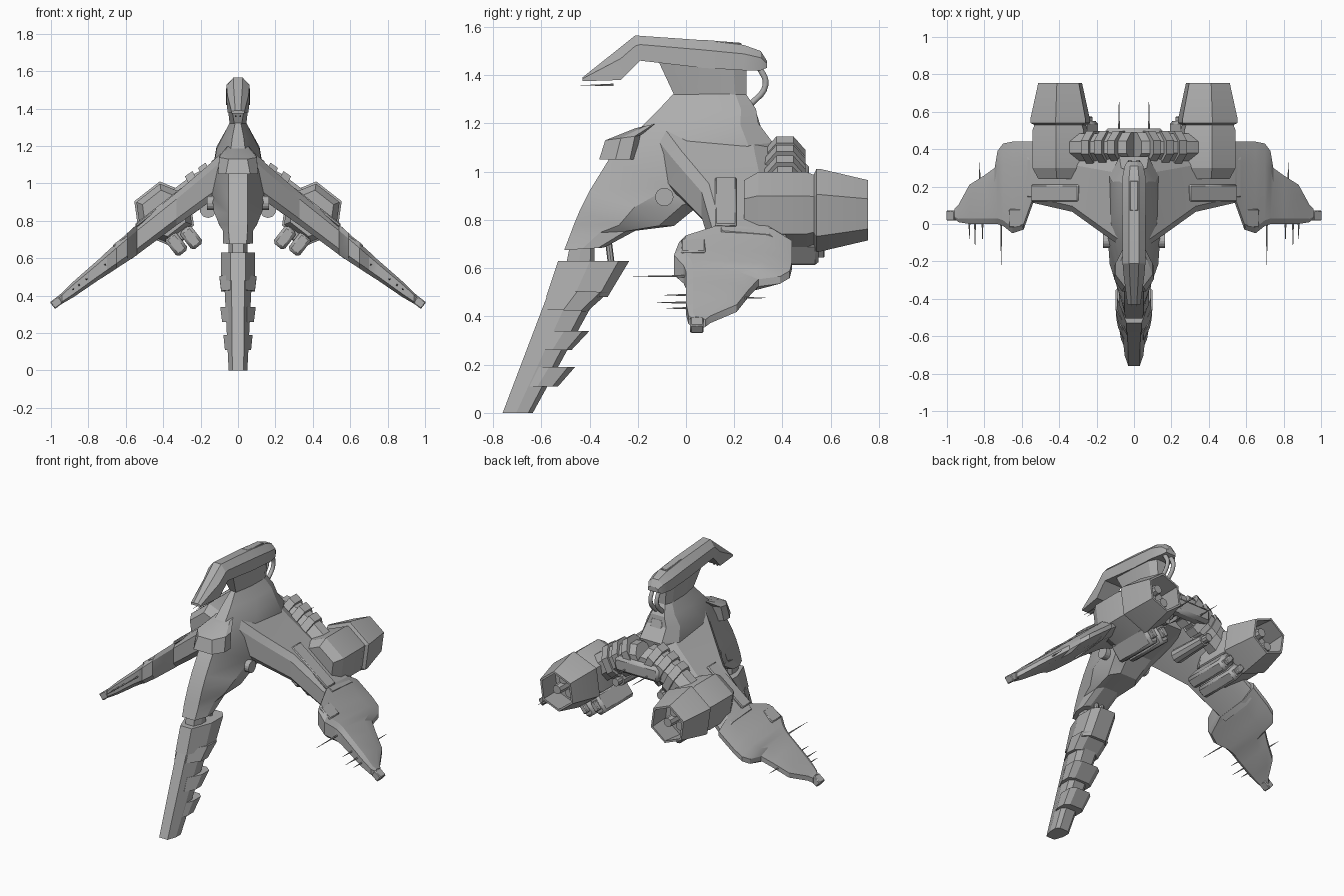
import bpy, bmesh, math
from mathutils import Matrix, Vector

cube = bpy.data.objects.get("Cube")
if cube:
    bpy.data.objects.remove(cube, do_unlink=True)

# One material for the whole hull
hull_grey = bpy.data.materials.new("hull_grey")
hull_grey.use_nodes = True
GREY = (0.42, 0.42, 0.42, 1)
hull_grey.diffuse_color = GREY
hull_grey.node_tree.nodes["Principled BSDF"].inputs["Base Color"].default_value = GREY

SLOPE = 0.78                      # how steeply the wings droop
TILT = math.atan(SLOPE)


def wing_z(x):
    return 1.12 - SLOPE * x


def finish(name, bm, mirror=False, bevel=0):
    bmesh.ops.recalc_face_normals(bm, faces=bm.faces)
    mesh = bpy.data.meshes.new(name)
    bm.to_mesh(mesh)
    bm.free()
    mesh.materials.append(hull_grey)
    obj = bpy.data.objects.new(name, mesh)
    bpy.context.collection.objects.link(obj)
    if bevel:
        mod = obj.modifiers.new("chamfer", "BEVEL")
        mod.width, mod.segments = bevel, 1
    if mirror:
        obj.modifiers.new("mirror", "MIRROR")
    return obj


def loft(name, rings, mirror=False):
    bm = bmesh.new()
    loops = [[bm.verts.new(p) for p in ring] for ring in rings]
    for a, b in zip(loops, loops[1:]):
        for i in range(len(a)):
            j = (i + 1) % len(a)
            bm.faces.new((a[i], a[j], b[j], b[i]))
    bm.faces.new(loops[0])
    bm.faces.new(loops[-1])
    return finish(name, bm, mirror)


def box(name, centre, size, tilt=0, mirror=True, bevel=0.01, pitch=0):
    bm = bmesh.new()
    matrix = (Matrix.Translation(centre) @ Matrix.Rotation(tilt, 4, "Y")
              @ Matrix.Rotation(pitch, 4, "X") @ Matrix.Diagonal((*size, 1)))
    bmesh.ops.create_cube(bm, size=1, matrix=matrix)
    return finish(name, bm, mirror, bevel)


def rod(name, start, end, r1, r2=None, sides=8, mirror=True):
    a, b = Vector(start), Vector(end)
    bm = bmesh.new()
    turn = (b - a).to_track_quat("Z", "Y").to_matrix().to_4x4()
    bmesh.ops.create_cone(bm, cap_ends=True, segments=sides, radius1=r1,
                          radius2=r1 if r2 is None else r2, depth=(b - a).length,
                          matrix=Matrix.Translation((a + b) / 2) @ turn)
    return finish(name, bm, mirror)


def hull_ring(yf, zf, yb, zb, wf, wm):
    """Ring with a narrow front edge and wide flanks, front to back."""
    half = [(wf, 0), (wm, 0.45), (wm, 0.85), (wm * 0.6, 1)]
    right = [(w, yf + (yb - yf) * t, zf + (zb - zf) * t) for w, t in half]
    return right + [(-x, y, z) for x, y, z in reversed(right)]


# Fuselage, from the neck down to the leg joint
loft("fuselage", [hull_ring(*r) for r in (
    (-.05, 1.325, .25, 1.32, .015, .045),
    (-.12, 1.25, .29, 1.26, .03, .08),
    (-.2, 1.17, .3, 1.2, .04, .115),
    (-.32, 1.05, .36, 1.12, .05, .13),
    (-.4, .92, .33, .95, .05, .14),
    (-.44, .84, .06, .865, .05, .13),
    (-.465, .78, -.05, .775, .05, .1),
    (-.48, .74, -.21, .755, .05, .08),
    (-.505, .675, -.34, .685, .045, .08))])
loft("chest_block", [hull_ring(*r) for r in (
    (-.21, 1.18, -.12, 1.2, .03, .06),
    (-.335, 1.13, -.19, 1.15, .05, .1),
    (-.36, 1.05, -.21, 1.05, .065, .108))])
loft("joint_neck", [hull_ring(*r) for r in (
    (-.48, .7, -.38, .7, .03, .05), (-.5, .6, -.38, .6, .03, .05))])
rod("joint_hose", (.02, -.32, .7), (.02, -.31, .62), .014)
rod("side_knob", (.1, -.09, .895), (.165, -.09, .895), .038, sides=16)

# Leg core and its overlapping armour segments
leg_parts = {
    "leg_core": ((-.57, .5, -.36, .5, .035, .075), (-.76, 0, -.635, 0, .03, .05)),
    "leg_upper_segment": ((-.53, .63, -.235, .63, .04, .09),
                          (-.58, .48, -.325, .48, .04, .09)),
    "leg_plate_upper": ((-.555, .51, -.32, .5, .04, .1), (-.59, .43, -.41, .42, .04, .09)),
    "leg_plate_middle": ((-.59, .34, -.4, .34, .05, .095), (-.62, .26, -.475, .26, .05, .085)),
    "leg_plate_lower": ((-.655, .19, -.46, .19, .04, .078), (-.685, .11, -.53, .11, .04, .07)),
}
for part, (top, bottom) in leg_parts.items():
    loft(part, [hull_ring(*top), hull_ring(*bottom)])


# Head: a ridged spine with a drooping beak
def head_ring(y, zt, zb, w):
    mid = zb + (zt - zb) * 0.65
    right = [(w * .42, y, zt), (w, y, mid), (w, y, zb)]
    return right + [(-x, q, z) for x, q, z in reversed(right)]


loft("head", [head_ring(*r) for r in (
    (-.43, 1.39, 1.375, .035), (-.27, 1.517, 1.38, .056), (-.21, 1.565, 1.44, .061),
    (-.19, 1.563, 1.46, .061), (.07, 1.545, 1.43, .063), (.24, 1.525, 1.42, .064),
    (.31, 1.5, 1.42, .05), (.335, 1.46, 1.43, .035))])
loft("neck", [hull_ring(*r) for r in (
    (-.12, 1.47, .25, 1.47, .045, .062), (-.05, 1.32, .25, 1.32, .02, .045))])
box("head_hatch", (0, .15, 1.534), (.045, .16, .012), mirror=False, bevel=.003, pitch=-.08)
box("back_hatch", (0, .29, 1.2), (.09, .03, .08), mirror=False, pitch=.3)
rod("beak_probe", (.012, -.3, 1.36), (.012, -.44, 1.357), .005, .001, 5)
for index, side in enumerate((-.022, .022)):
    curve = bpy.data.curves.new("neck_hose", "CURVE")
    curve.dimensions = "3D"
    curve.bevel_depth, curve.bevel_resolution, curve.resolution_u = .014, 1, 5
    spline = curve.splines.new("BEZIER")
    path = ((.3, 1.44), (.33, 1.36), (.26, 1.27))
    spline.bezier_points.add(len(path) - 1)
    for point, (y, z) in zip(spline.bezier_points, path):
        point.co = (side, y, z)
        point.handle_left_type = point.handle_right_type = "AUTO"
    curve.materials.append(hull_grey)
    bpy.context.collection.objects.link(bpy.data.objects.new(f"neck_hose_{index}", curve))


# Wings: chamfered leading edge and thin trailing edge, lofted along the span
def wing_ring(x, yf, yb, h, tail=.25):
    z, span = wing_z(x), yb - yf
    nose, rear = yf + min(.03, span * .2), yb - span * tail
    return [(x, yf, z + h * .6), (x, nose, z + h), (x, rear, z + h * .8), (x, yb, z + .015),
            (x, yb, z - .015), (x, rear, z - h * .7), (x, nose, z - h), (x, yf, z - h * .6)]


loft("wing_inner", [wing_ring(*r) for r in (
    (.07, -.12, .4, .115), (.17, -.05, .4, .1), (.33, .065, .4, .088), (.57, .12, .42, .08))],
    mirror=True)
loft("wing_outer", [wing_ring(*r) for r in (
    (.54, .11, .44, .082), (.59, -.03, .44, .076), (.65, -.05, .44, .068), (.7, -.01, .43, .062),
    (.73, 0, .39, .058), (.745, 0, .3, .055), (.8, 0, .26, .05), (.88, 0, .21, .042),
    (.94, .01, .1, .03), (.96, .03, .08, .028))], mirror=True)
box("wing_tip", (.97, .045, wing_z(.97)), (.055, .055, .045), TILT, bevel=.005)
box("wing_root_panel", (.42, .165, wing_z(.42) + .08), (.32, .09, .02), TILT, bevel=.006)
box("wing_shoulder", (.63, .03, wing_z(.63) + .06), (.09, .1, .02), TILT, bevel=.006)

# Rear spar arching between the engines, wrapped in ribs
def spar_ring(x, z, r, depth):
    return [(x + r * math.cos(a) * .5, .41 + depth * math.sin(a), z + r * math.cos(a))
            for a in [math.pi * (k + .5) / 4 for k in range(8)]]


loft("rear_spar", [spar_ring(*r) for r in (
    (0, 1.04, .085, .085), (.08, 1.03, .085, .085), (.2, .97, .085, .08), (.38, .84, .08, .08))],
    mirror=True)
for x, z in ((.075, 1.035), (.145, 1.0), (.215, .955)):
    loft("spar_rib", [spar_ring(x + s, z - s * .7, .105, .093) for s in (-.02, .02)], mirror=True)
box("tail_block", (0, .47, .99), (.32, .08, .1), mirror=False, bevel=.02)

# Engines: six-sided nacelle, collar and hollow nozzle
EX, EZ = .395, .84


def engine_ring(y, r):
    angles = [math.radians(60 * k) - TILT for k in range(6)]
    return [(EX + r * math.cos(a), y, EZ + r * math.sin(a)) for a in angles]


loft("engine_nacelle", [engine_ring(*r) for r in (
    (.24, .125), (.3, .16), (.5, .16), (.525, .15), (.54, .15))], mirror=True)
loft("engine_nozzle", [engine_ring(*r) for r in (
    (.53, .15), (.54, .172), (.56, .172), (.755, .126), (.755, .112), (.6, .13))], mirror=True)
for k in range(3):
    a = math.radians(90 + 120 * k)
    x, z = EX + .05 * math.cos(a), EZ + .05 * math.sin(a)
    rod("engine_burner", (x, .58, z), (x, .69, z), .036, .028)

# Twin pods and barrels slung under each wing
for x, z in ((.25, .71), (.33, .675)):
    box("pod", (x, .4, z), (.075, .3, .12), TILT, bevel=.015)
    box("pod_muzzle", (x, .55, z), (.035, .05, .06), TILT, bevel=.005)
box("pod_pylon", (.32, .36, .75), (.1, .16, .12), TILT)
rod("belly_barrel", (.16, .2, .86), (.16, .45, .86), .045, .035, 10)
rod("belly_muzzle", (.16, .43, .86), (.16, .49, .86), .025, .025, 10)

# Fine antennas
for x, y, length in ((.71, .02, -.24), (.81, .02, -.11), (.85, .02, -.14), (.88, .02, -.1),
                     (.825, .2, .13)):
    rod("wing_antenna", (x, y, wing_z(x)), (x, y + length, wing_z(x)), .006, .001, 5)
rod("tail_antenna", (.08, .48, .97), (.08, .66, .97), .006, .001, 5)

# Soften only the shallow facets
bpy.ops.object.select_all(action="DESELECT")
for obj in bpy.context.scene.objects:
    if obj.type == "MESH":
        obj.select_set(True)
        bpy.context.view_layer.objects.active = obj
bpy.ops.object.shade_smooth_by_angle(angle=math.radians(20))
